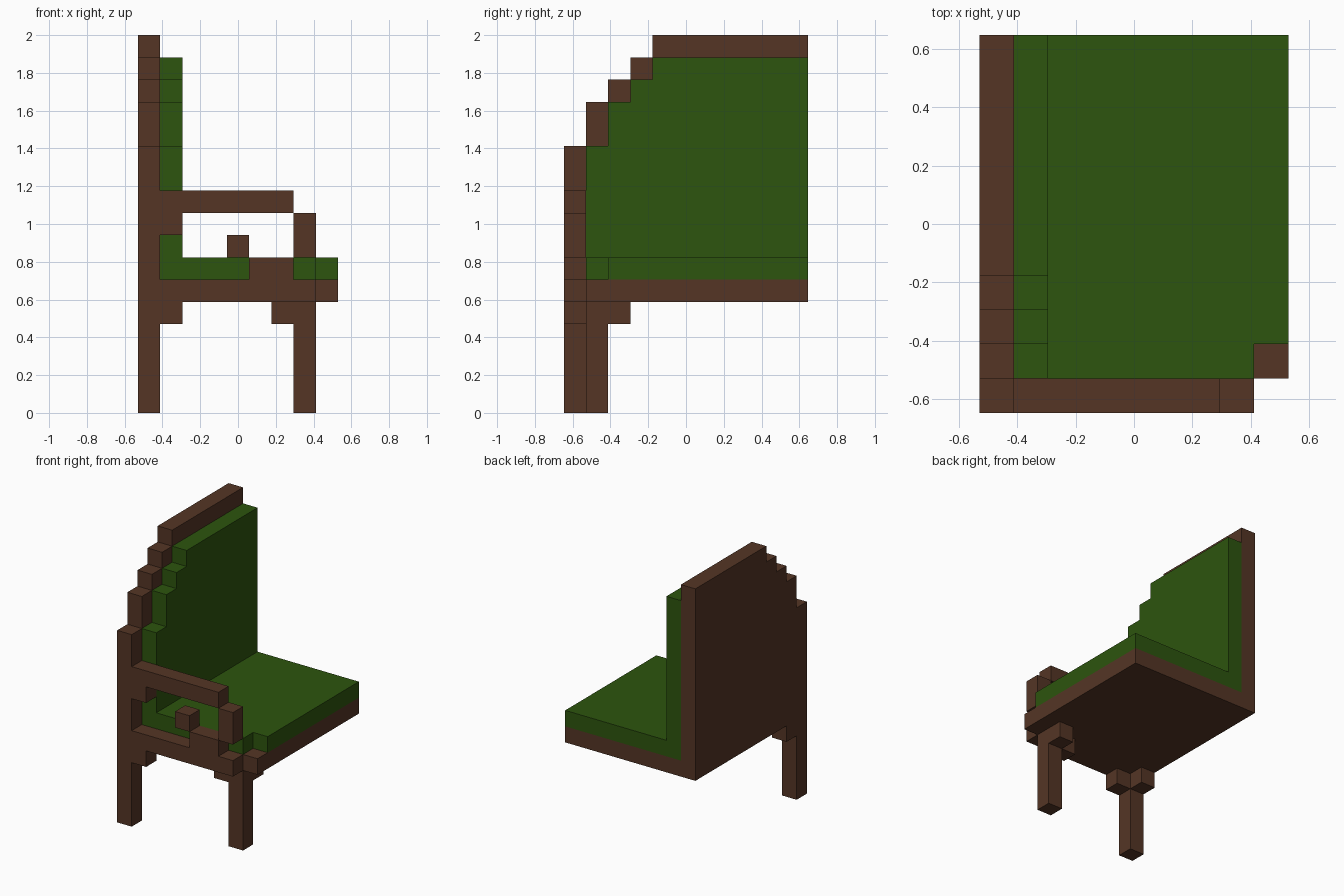
import bpy
import bmesh
from mathutils import Vector

if "Cube" in bpy.data.objects:
    bpy.data.objects.remove(bpy.data.objects["Cube"], do_unlink=True)

# Everything sits on a block grid: 9 wide (x), 11 deep (y), 17 tall (z)
UNIT = 2 / 17
CENTRE = Vector((4.5, 5.5, 0))


def material(name, rgb):
    mat = bpy.data.materials.new(name)
    mat.use_nodes = True
    mat.diffuse_color = (*rgb, 1)
    mat.node_tree.nodes["Principled BSDF"].inputs["Base Color"].default_value = (*rgb, 1)
    return mat


WOOD = material("brown wood", (0.089, 0.0356, 0.0185))
CLOTH = material("green cloth", (0.026, 0.089, 0.0044))


def prism(name, outline, axis, low, high, mat):
    """Extrude a 2D outline (remaining axes in xyz order) along an axis."""
    bm = bmesh.new()
    verts = []
    for a, b in outline:
        point = [a, b]
        point.insert(axis, low)
        verts.append(bm.verts.new((Vector(point) - CENTRE) * UNIT))
    face = bm.faces.new(verts)
    ext = bmesh.ops.extrude_face_region(bm, geom=[face])
    shift = Vector((0, 0, 0))
    shift[axis] = (high - low) * UNIT
    moved = [g for g in ext["geom"] if isinstance(g, bmesh.types.BMVert)]
    bmesh.ops.translate(bm, verts=moved, vec=shift)
    bmesh.ops.recalc_face_normals(bm, faces=bm.faces)
    mesh = bpy.data.meshes.new(name)
    bm.to_mesh(mesh)
    bm.free()
    mesh.materials.append(mat)
    obj = bpy.data.objects.new(name, mesh)
    bpy.context.collection.objects.link(obj)
    return obj


def block(name, x, y, z, mat=WOOD):
    outline = [(x[0], y[0]), (x[1], y[0]), (x[1], y[1]), (x[0], y[1])]
    return prism(name, outline, 2, z[0], z[1], mat)


def stairs(steps):
    """Stepped top edge from (start y, top z) pairs, ending at y = 11."""
    points = []
    for i, (y, z) in enumerate(steps):
        end = steps[i + 1][0] if i + 1 < len(steps) else 11
        points += [(y, z), (end, z)]
    return points


# Backrest: wooden panel with its leg and bracket, and the stepped cushion
panel = stairs([(0, 12), (1, 14), (2, 15), (3, 16), (4, 17)])
prism("back_panel_and_leg",
      panel + [(11, 5), (2, 5), (2, 4), (1, 4), (1, 0), (0, 0)], 0, 0, 1, WOOD)
cushion = stairs([(1, 12), (2, 14), (3, 15), (4, 16)])
prism("back_cushion", cushion + [(11, 7), (1, 7)], 0, 1, 2, CLOTH)

# Seat: wooden base and cushion notched at the front corner
block("seat_base", (1, 9), (1, 11), (5, 6))
prism("seat_cushion", [(1, 1), (8, 1), (8, 2), (9, 2), (9, 11), (1, 11)],
      2, 6, 7, CLOTH)

# Side rail with its raised scroll
prism("side_rail", [(1, 5), (8, 5), (8, 6), (7, 6), (7, 7), (5, 7), (5, 6), (1, 6)],
      1, 0, 1, WOOD)
block("scroll_end", (4, 5), (0, 1), (7, 8))

# Armrest with its inner bracket and the front post
prism("armrest", [(1, 8), (2, 8), (2, 9), (7, 9), (7, 10), (1, 10)], 1, 0, 1, WOOD)
block("arm_post", (7, 8), (0, 1), (7, 9))

# Front leg and the brackets under the seat
block("front_leg", (7, 8), (1, 2), (0, 5))
block("front_leg_bracket_inner", (6, 7), (1, 2), (4, 5))
block("front_leg_bracket_side", (7, 8), (2, 3), (4, 5))
block("back_leg_bracket", (1, 2), (0, 1), (4, 5))
